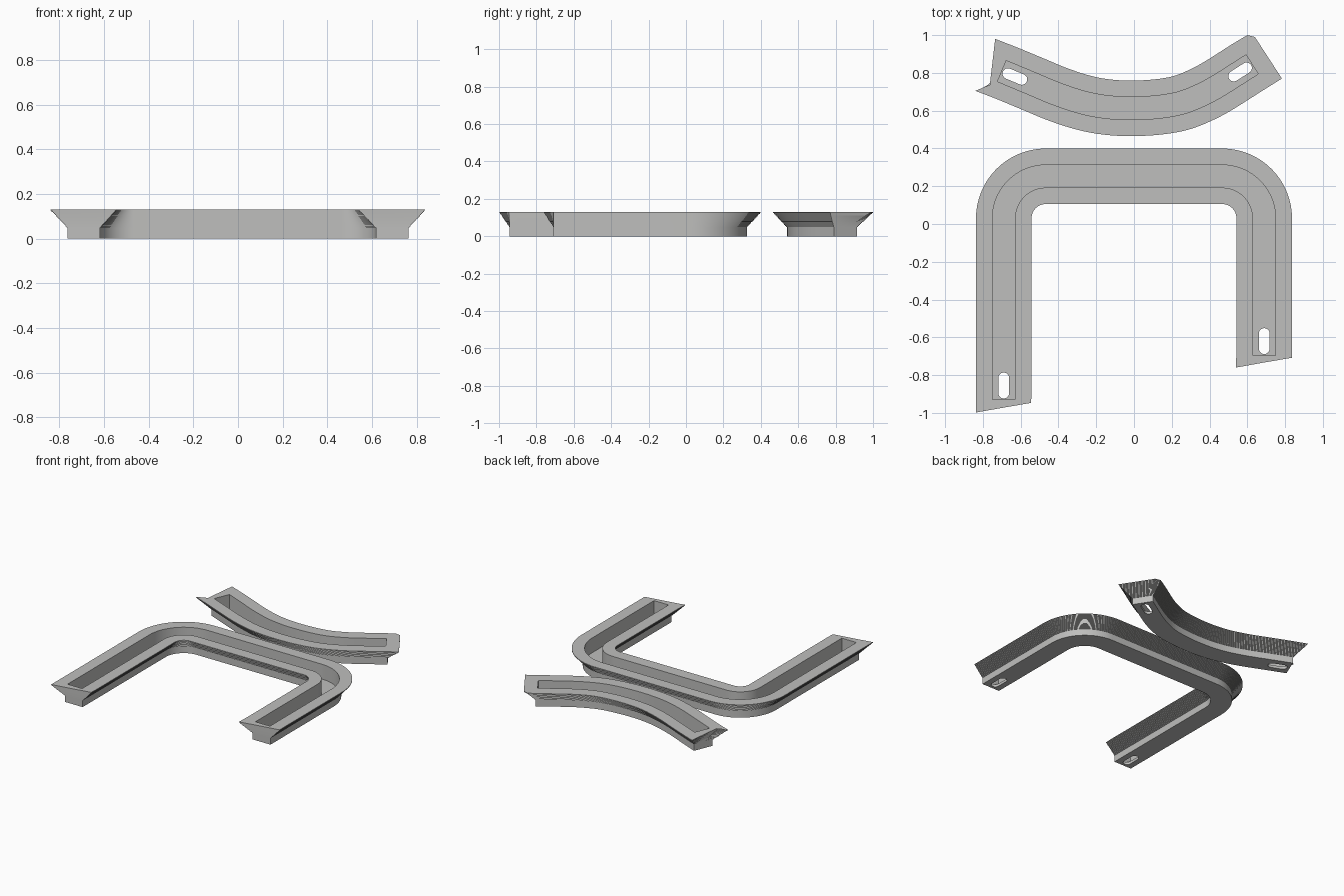
import bpy, bmesh, math
from mathutils import Vector

if "Cube" in bpy.data.objects:
    bpy.data.objects.remove(bpy.data.objects["Cube"])

GREY = bpy.data.materials.new("plain grey")
GREY.diffuse_color = (0.52, 0.52, 0.51, 1)
GREY.use_nodes = True
GREY.node_tree.nodes["Principled BSDF"].inputs["Base Color"].default_value = GREY.diffuse_color

TOP_Z, STEM_Z, FLOOR_Z, STEPS = 0.13, 0.05, 0.02, 16
TOP_HALF, STEM_HALF, SLOT_HALF = 0.147, 0.073, 0.0285
CHANNEL_HALF, CHANNEL_EXT, STEM_EXT = 0.06, 0.03, 0.043


def normals(path):
    """Left-hand normal at every path point."""
    out = []
    for i in range(len(path)):
        d = path[min(i + 1, len(path) - 1)] - path[max(i - 1, 0)]
        out.append(Vector((-d.y, d.x)).normalized())
    return out


def ring(path, half, ext=0.0, end_a=None, end_b=None):
    """Closed outline around a path: left side, far end, right side, near end."""
    nr = normals(path)
    left = [p + n * half for p, n in zip(path, nr)]
    right = [p - n * half for p, n in zip(path, nr)]
    if end_a is None:
        da = (path[0] - path[1]).normalized() * ext
        db = (path[-1] - path[-2]).normalized() * ext
        end_a = [right[0] + da, path[0] + da, left[0] + da]
        end_b = [left[-1] + db, path[-1] + db, right[-1] + db]
    return left + [Vector(p) for p in end_b] + right[::-1] + [Vector(p) for p in end_a]


def cut_slot(obj, path_end, inward):
    """Rounded slot through the channel floor near an end."""
    side = Vector((-inward.y, inward.x))
    end = path_end - inward * CHANNEL_EXT
    pts = []
    for centre, sign in ((0.035, -1), (0.115, 1)):
        for k in range(13):
            a = math.pi * (k / 12 - 0.5)
            pts.append(end + inward * (centre + sign * SLOT_HALF * math.cos(a))
                       + side * (sign * SLOT_HALF * math.sin(a)))
    bm = bmesh.new()
    face = bm.faces.new([bm.verts.new((p.x, p.y, -0.05)) for p in pts])
    up = bmesh.ops.extrude_face_region(bm, geom=[face])["geom"]
    bmesh.ops.translate(bm, vec=(0, 0, 0.12),
                        verts=[v for v in up if isinstance(v, bmesh.types.BMVert)])
    bmesh.ops.recalc_face_normals(bm, faces=bm.faces[:])
    me = bpy.data.meshes.new("slot_cutter")
    bm.to_mesh(me)
    bm.free()
    cutter = bpy.data.objects.new("slot_cutter", me)
    bpy.context.collection.objects.link(cutter)
    cutter.hide_render = True
    mod = obj.modifiers.new("slot", "BOOLEAN")
    mod.operation, mod.solver, mod.object = "DIFFERENCE", "EXACT", cutter
    bpy.ops.object.modifier_apply(modifier=mod.name)
    bpy.data.objects.remove(cutter)


def build_trough(name, path, end_a, end_b):
    n = len(path)
    stem = ring(path, STEM_HALF, STEM_EXT)
    rim = ring(path, TOP_HALF, 0, end_a, end_b)
    channel = ring(path, CHANNEL_HALF, CHANNEL_EXT)

    # Levels from the underside, up the finely stepped flare, into the channel
    levels = [(stem, 0.0), (stem, STEM_Z)]
    dz = (TOP_Z - STEM_Z) / STEPS
    for k in range(STEPS):
        t = (k + 1) / STEPS
        lay = [a.lerp(b, t) for a, b in zip(stem, rim)]
        levels += [(lay, STEM_Z + k * dz), (lay, STEM_Z + (k + 1) * dz)]
    levels += [(channel, TOP_Z), (channel, FLOOR_Z)]

    bm = bmesh.new()
    rows = [[bm.verts.new((p.x, p.y, z)) for p in pts] for pts, z in levels]
    m = len(stem)
    for a, b in zip(rows, rows[1:]):
        for i in range(m):
            j = (i + 1) % m
            bm.faces.new((a[i], a[j], b[j], b[i]))
    # Underside and channel floor as strips
    for r in (rows[0], rows[-1]):
        for i in range(n - 1):
            bm.faces.new((r[i], r[i + 1], r[2 * n + 1 - i], r[2 * n + 2 - i]))
        bm.faces.new((r[n - 1], r[n], r[n + 1], r[n + 2], r[n + 3]))
        bm.faces.new((r[2 * n + 2], r[2 * n + 3], r[2 * n + 4], r[2 * n + 5], r[0]))
    bmesh.ops.recalc_face_normals(bm, faces=bm.faces[:])
    me = bpy.data.meshes.new(name)
    bm.to_mesh(me)
    bm.free()
    me.materials.append(GREY)
    obj = bpy.data.objects.new(name, me)
    bpy.context.collection.objects.link(obj)
    bpy.ops.object.select_all(action="DESELECT")
    bpy.context.view_layer.objects.active = obj
    obj.select_set(True)
    cut_slot(obj, path[0], (path[1] - path[0]).normalized())
    cut_slot(obj, path[-1], (path[-2] - path[-1]).normalized())
    bpy.ops.object.shade_smooth_by_angle(angle=math.radians(30))


# U-shaped trough: two legs joined by rounded corners
CX, CY, R = 0.467, 0.03, 0.2225
u_path = [Vector((-CX - R, -0.90))]
for cx, start in ((-CX, math.pi), (CX, math.pi / 2)):
    for k in range(25):
        a = start - math.pi / 2 * k / 24
        u_path.append(Vector((cx + R * math.cos(a), CY + R * math.sin(a))))
u_path.append(Vector((CX + R, -0.665)))
build_trough("u_shaped_trough", u_path,
             [(-0.545, -0.947), (-0.69, -0.972), (-0.837, -0.998)],
             [(0.837, -0.708), (0.69, -0.733), (0.54, -0.76)])

# Curved trough: smooth curve through a few control points
ctrl = [Vector(p) for p in (
    (-0.672, 0.798), (-0.54, 0.743), (-0.405, 0.687), (-0.27, 0.643), (-0.15, 0.62),
    (-0.02, 0.612), (0.12, 0.619), (0.24, 0.639), (0.34, 0.676), (0.44, 0.728),
    (0.60, 0.829))]
arc_path = []
for i in range(len(ctrl) - 1):
    p1, p2 = ctrl[i], ctrl[i + 1]
    p0 = ctrl[i - 1] if i else 2 * p1 - p2
    p3 = ctrl[i + 2] if i + 2 < len(ctrl) else 2 * p2 - p1
    for k in range(5):
        t = k / 5
        arc_path.append(0.5 * (2 * p1 + (p2 - p0) * t + (2 * p0 - 5 * p1 + 4 * p2 - p3) * t * t
                               + (3 * p1 - p0 - 3 * p2 + p3) * t ** 3))
arc_path.append(ctrl[-1])
build_trough("curved_trough", arc_path,
             [(-0.84, 0.705), (-0.768, 0.698), (-0.735, 0.98)],
             [(0.60, 1.0), (0.64, 0.99), (0.783, 0.77)])
